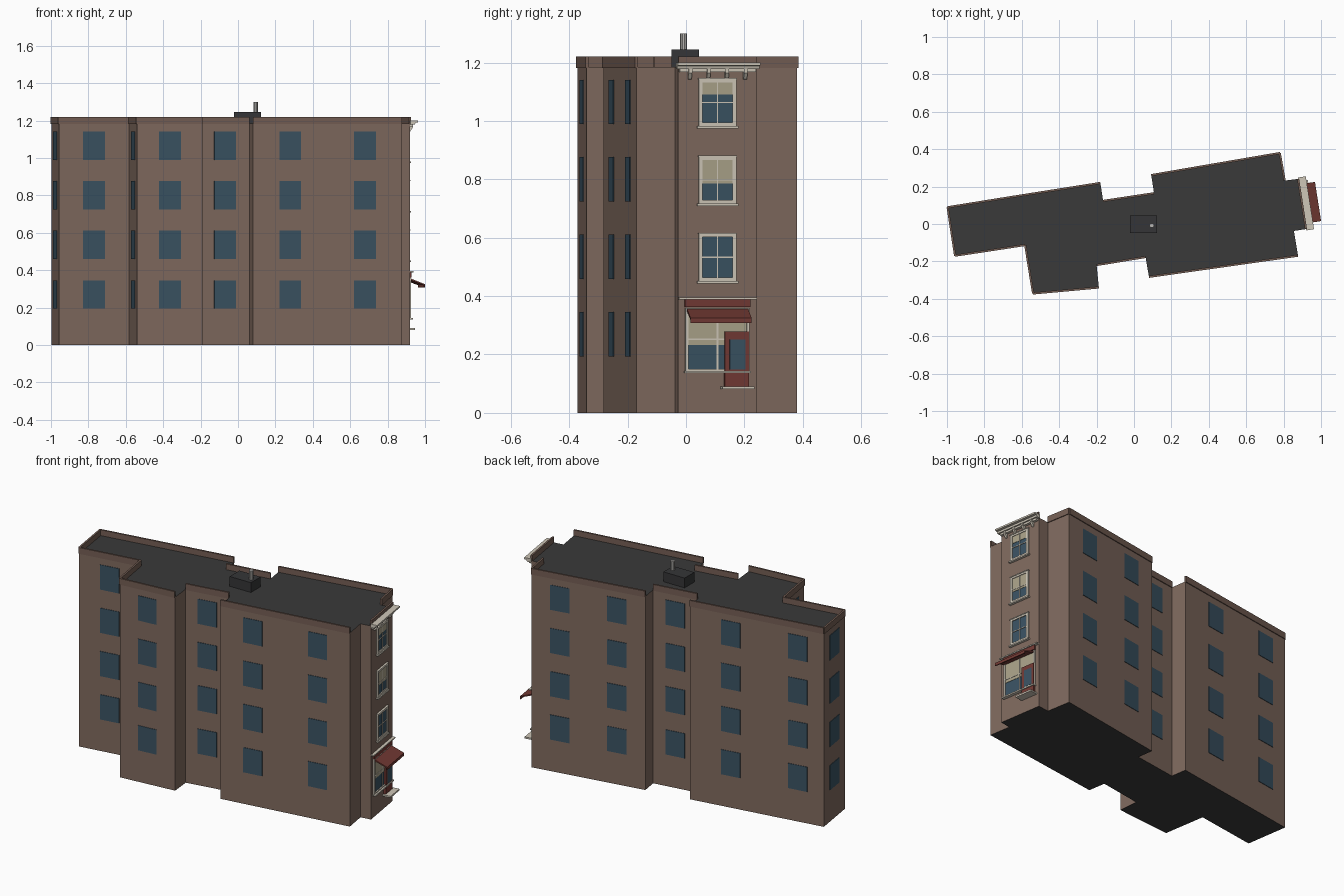
import bpy, bmesh, math
from mathutils import Vector

if "Cube" in bpy.data.objects:
    bpy.data.objects.remove(bpy.data.objects["Cube"])


def mat(name, rgb):
    m = bpy.data.materials.new(name)
    m.diffuse_color = (*rgb, 1)
    m.use_nodes = True
    m.node_tree.nodes["Principled BSDF"].inputs["Base Color"].default_value = m.diffuse_color
    return m


WALL = mat("brown wall", (0.212, 0.142, 0.112))
COPING = mat("darker brown coping", (0.175, 0.112, 0.088))
ROOF = mat("dark roof", (0.042, 0.042, 0.042))
UNIT = mat("charcoal roof box", (0.035, 0.036, 0.038))
GLASS = mat("blue glass", (0.042, 0.085, 0.122))
CREAM = mat("cream trim", (0.62, 0.57, 0.48))
BLIND = mat("beige blind", (0.40, 0.36, 0.25))
RED = mat("dark red paint", (0.17, 0.042, 0.034))
METAL = mat("pale metal", (0.48, 0.47, 0.45))


def finish(name, bm, *mats):
    bmesh.ops.recalc_face_normals(bm, faces=bm.faces)
    me = bpy.data.meshes.new(name)
    bm.to_mesh(me)
    bm.free()
    for m in mats:
        me.materials.append(m)
    ob = bpy.data.objects.new(name, me)
    bpy.context.collection.objects.link(ob)
    return ob


class Frame:
    """Wall frame: u along the wall, d outward, z up."""
    def __init__(self, a, b):
        a, b = Vector((*a, 0)), Vector((*b, 0))
        self.len = (b - a).length
        self.mid = (a + b) / 2
        self.t = (b - a).normalized()
        self.n = Vector((self.t.y, -self.t.x, 0))

    def p(self, u, d, z):
        return self.mid + self.t * u + self.n * d + Vector((0, 0, z))


def prism(bm, fr, u0, u1, profile):
    """Extrude a (d, z) profile along the wall."""
    ends = [[bm.verts.new(fr.p(u, d, z)) for d, z in profile] for u in (u0, u1)]
    k = len(profile)
    bm.faces.new(ends[0])
    bm.faces.new(ends[1][::-1])
    for i in range(k):
        j = (i + 1) % k
        bm.faces.new((ends[0][i], ends[0][j], ends[1][j], ends[1][i]))


def box(bm, fr, u0, u1, d0, d1, z0, z1):
    prism(bm, fr, u0, u1, [(d0, z0), (d1, z0), (d1, z1), (d0, z1)])


# Footprint, counter-clockwise
A, B = (0.92, -0.027), (0.878, 0.241)      # shopfront corners
plan = [(-0.957, -0.17), (-0.582, -0.113), (-0.54, -0.372), (-0.188, -0.34),
        (-0.20, -0.22), (0.062, -0.177), (0.08, -0.283), (0.877, -0.17),
        (0.855, -0.037), A, B, (0.806, 0.232), (0.78, 0.38), (0.092, 0.262),
        (0.107, 0.165), (-0.165, 0.124), (-0.18, 0.22), (-0.68, 0.141), (-0.997, 0.09)]
edges = [Frame(plan[i], plan[(i + 1) % len(plan)]) for i in range(len(plan))]
H, TOP = 1.185, 1.22

# Building body: brown walls, dark top and bottom
bm = bmesh.new()
base = bm.faces.new([bm.verts.new((x, y, 0)) for x, y in plan])
ext = bmesh.ops.extrude_face_region(bm, geom=[base])
bmesh.ops.translate(bm, vec=(0, 0, H),
                    verts=[v for v in ext["geom"] if isinstance(v, bmesh.types.BMVert)])
bm.normal_update()
for f in bm.faces:
    f.material_index = 1 if abs(f.normal.z) > 0.5 else 0
finish("building_body", bm, WALL, ROOF)

# Parapets on the longer walls, and plain windows on all but the shopfront
para, wins = bmesh.new(), bmesh.new()
for i, e in enumerate(edges):
    if e.len > 0.14:
        box(para, e, -e.len / 2, e.len / 2, -0.006, 0.005, H - 0.003, TOP)
    if e.len > 0.2 and i != 9:
        spots = [-e.len / 4, e.len / 4] if e.len > 0.6 else [0]
        for u in spots:
            for k in range(4):
                z = 0.27 + 0.265 * k
                box(wins, e, u - 0.059, u + 0.059, -0.002, 0.003, z - 0.076, z + 0.076)
finish("parapets", para, COPING)
finish("side_windows", wins, GLASS)

# Shopfront wall details
F = Frame(A, B)
glass, blind, trim, red = (bmesh.new() for _ in range(4))


def surround(u0, u1, z0, z1, w, d):
    for a, b in ((u0, u0 + w), (u1 - w, u1)):
        box(trim, F, a, b, 0, d, z0, z1)
    for a, b in ((z0, z0 + w), (z1 - w, z1)):
        box(trim, F, u0 + w, u1 - w, 0, d, a, b)


# Three sash windows with blinds
for k, drop in enumerate((0, 0.085, 0.045)):
    z = 0.533 + 0.265 * k
    box(glass, F, -0.056, 0.056, 0, 0.003, z - 0.075, z + 0.075)
    if drop:
        box(blind, F, -0.052, 0.052, 0, 0.005, z + 0.072 - drop, z + 0.072)
    surround(-0.065, 0.065, z - 0.082, z + 0.082, 0.013, 0.009)
    box(trim, F, -0.002, 0.002, 0, 0.007, z - 0.07, z + 0.07)
    box(trim, F, -0.053, 0.053, 0, 0.007, z - 0.002, z + 0.002)
    box(trim, F, -0.071, 0.071, 0, 0.015, z - 0.089, z - 0.081)
    box(trim, F, -0.067, 0.067, 0, 0.012, z + 0.079, z + 0.084)

# Shop window
box(glass, F, -0.105, 0.105, 0, 0.003, 0.145, 0.35)
box(blind, F, -0.102, 0.102, 0, 0.005, 0.232, 0.35)
surround(-0.111, 0.111, 0.14, 0.36, 0.01, 0.01)
box(trim, F, -0.003, 0.003, 0, 0.007, 0.145, 0.35)
box(trim, F, -0.102, 0.102, 0, 0.007, 0.25, 0.254)
box(trim, F, -0.116, 0.114, 0, 0.02, 0.136, 0.144)
# Door and step
box(red, F, 0.024, 0.108, 0, 0.014, 0.087, 0.278)
box(glass, F, 0.041, 0.095, 0.012, 0.016, 0.148, 0.252)
box(trim, F, 0.011, 0.121, 0, 0.05, 0.081, 0.091)
# Fascia board and moulding
box(red, F, -0.113, 0.113, 0, 0.012, 0.362, 0.389)
box(trim, F, -0.135, 0.135, 0, 0.018, 0.389, 0.396)
finish("shopfront_glass", glass, GLASS)
finish("window_blinds", blind, BLIND)
finish("shopfront_trim", trim, CREAM)
finish("door_and_fascia", red, RED)

# Sloping awning with a hanging front edge
bm = bmesh.new()
prism(bm, F, -0.106, 0.106, [(0.005, 0.357), (0.086, 0.325), (0.086, 0.308),
                             (0.08, 0.308), (0.08, 0.32), (0.005, 0.348)])
finish("awning", bm, RED)

# Stepped cornice with brackets
bm = bmesh.new()
prism(bm, F, -0.143, 0.143, [(0, 1.178), (0.025, 1.178), (0.028, 1.188), (0.042, 1.19),
                             (0.042, 1.2), (0, 1.2)])
box(bm, F, -0.132, 0.132, 0, 0.016, 1.167, 1.178)
for u in (-0.096, -0.032, 0.032, 0.096):
    prism(bm, F, u - 0.006, u + 0.006, [(0, 1.142), (0.008, 1.145), (0.022, 1.165),
                                        (0.022, 1.178), (0, 1.178)])
finish("cornice", bm, CREAM)

# Rooftop box and flue
bm = bmesh.new()
R = Frame((-0.022, -0.049), (0.122, -0.049))
box(bm, R, -0.072, 0.072, -0.094, 0, H - 0.005, 1.245)
finish("roof_box", bm, UNIT)
bpy.ops.mesh.primitive_cylinder_add(vertices=10, radius=0.012, depth=0.06,
                                    location=(0.095, -0.008, 1.27))
flue = bpy.context.object
flue.name = "flue"
flue.data.materials.append(METAL)
